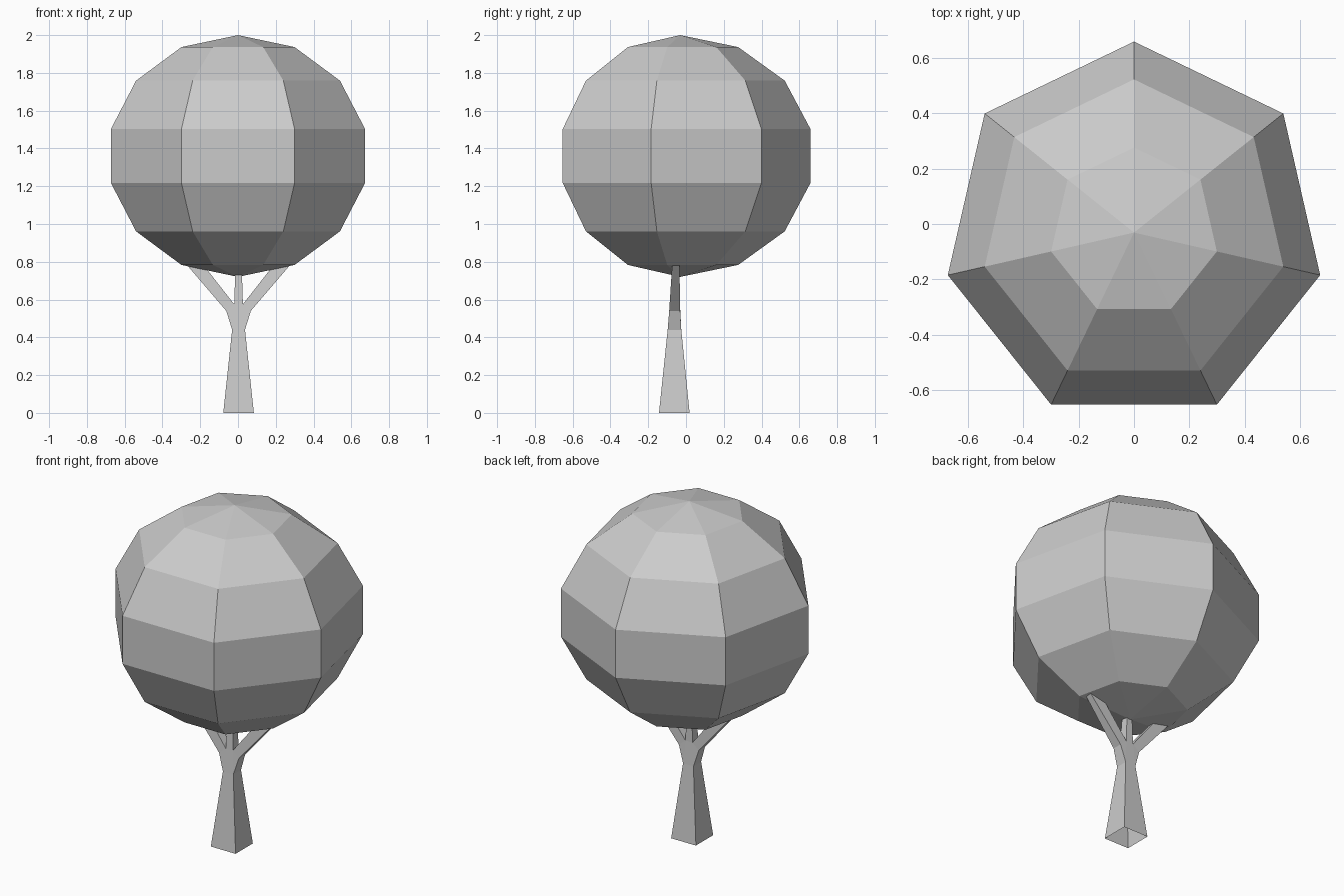
import bpy, bmesh, math
from mathutils import Matrix

cube = bpy.data.objects.get("Cube")
if cube:
    bpy.data.objects.remove(cube, do_unlink=True)

grey = bpy.data.materials.new("plain_grey")
grey.use_nodes = True
colour = (0.6, 0.6, 0.6, 1)
grey.diffuse_color = colour
grey.node_tree.nodes["Principled BSDF"].inputs["Base Color"].default_value = colour


def add_object(name, bm):
    bmesh.ops.recalc_face_normals(bm, faces=bm.faces)
    mesh = bpy.data.meshes.new(name)
    bm.to_mesh(mesh)
    bm.free()
    mesh.materials.append(grey)
    obj = bpy.data.objects.new(name, mesh)
    bpy.context.collection.objects.link(obj)
    return obj


# Crown: faceted seven-sided ball, one corner pointing back
bm = bmesh.new()
bmesh.ops.create_uvsphere(bm, u_segments=7, v_segments=7, radius=1)
corner = max((v.co for v in bm.verts), key=lambda c: (round(c.xy.length, 3), c.x))
turn = math.pi / 2 - math.atan2(corner.y, corner.x)
bm.transform(Matrix.Translation((0, -0.031, 1.36))
             @ Matrix.Diagonal((0.708, 0.708, 0.64, 1))
             @ Matrix.Rotation(turn, 4, "Z"))
add_object("crown", bm)

# Trunk: a forked front silhouette; each point is x, z, half depth, centre y
half = {
    "base": (0.081, 0, 0.081, -0.062),
    "neck": (0.034, 0.44, 0.036, -0.061),
    "shoulder": (0.065, 0.54, 0.029, -0.06),
    "crotch": (0.023, 0.575, 0.027, -0.059),
    "outer_tip": (0.305, 0.82, 0.018, -0.053),
    "inner_tip": (0.215, 0.82, 0.018, -0.053),
    "middle_tip": (0.016, 0.8, 0.018, -0.053),
}
panels = [
    ("base L", "base R", "neck R", "neck L"),
    ("neck L", "neck R", "crotch R", "crotch L"),
    ("crotch L", "crotch R", "middle_tip R", "middle_tip L"),
]
for s in "LR":
    panels.append((f"neck {s}", f"crotch {s}", f"shoulder {s}"))
    panels.append((f"shoulder {s}", f"crotch {s}", f"inner_tip {s}", f"outer_tip {s}"))

bm = bmesh.new()
front, back = {}, {}
for name, (x, z, depth, y) in half.items():
    for s, sign in (("L", 1), ("R", -1)):
        key = f"{name} {s}"
        front[key] = bm.verts.new((sign * x + 0.003, y - depth, z))
        back[key] = bm.verts.new((sign * x + 0.003, y + depth, z))

edge_uses = {}
for panel in panels:
    bm.faces.new([front[k] for k in panel])
    bm.faces.new([back[k] for k in panel])
    for a, b in zip(panel, panel[1:] + panel[:1]):
        edge = frozenset((a, b))
        edge_uses[edge] = edge_uses.get(edge, 0) + 1

# Side walls follow the outline; the foot stays open
for edge, uses in edge_uses.items():
    a, b = sorted(edge)
    if uses == 1 and not (a.startswith("base") and b.startswith("base")):
        bm.faces.new((front[a], front[b], back[b], back[a]))
add_object("trunk", bm)
